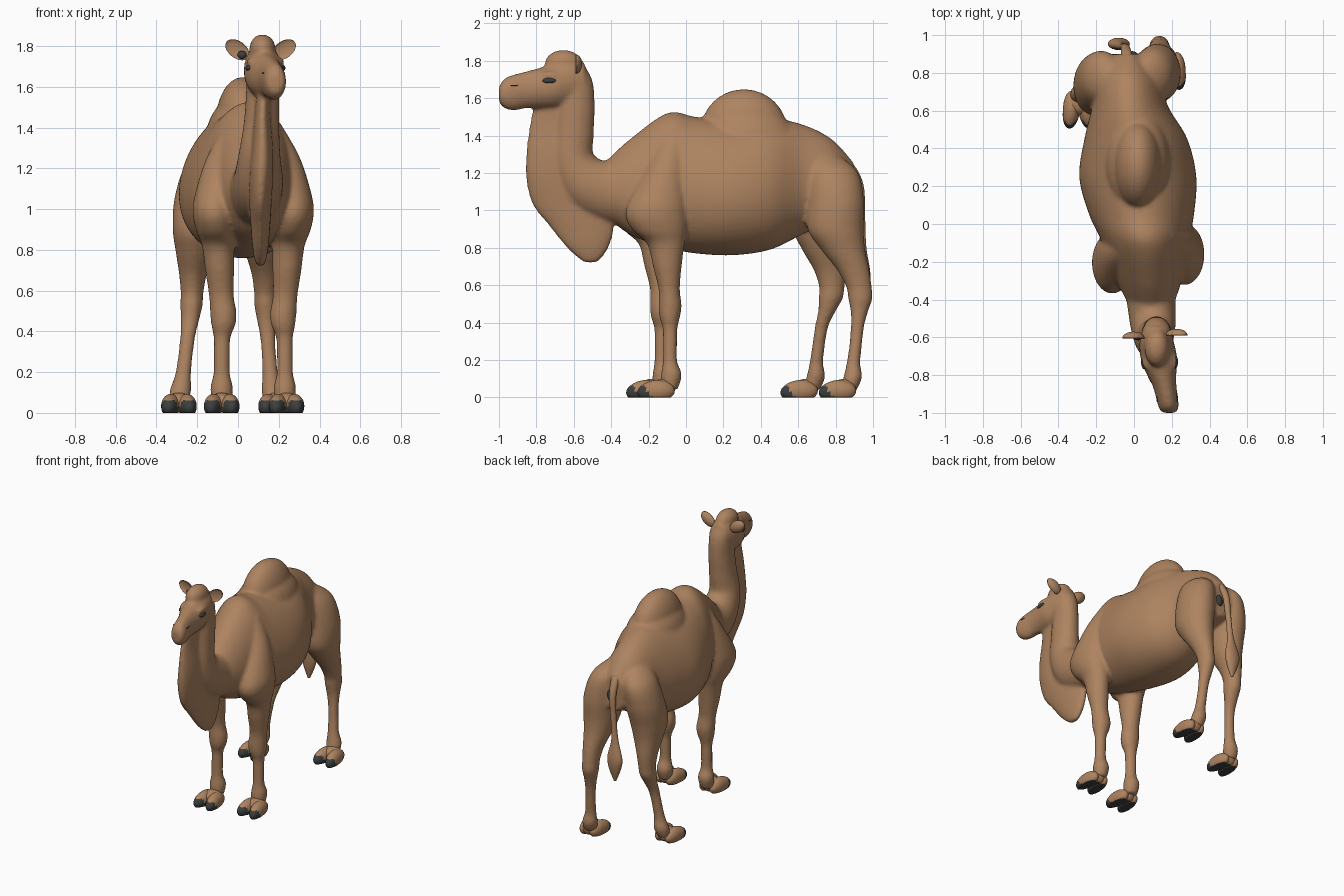
import bpy
import bmesh
from math import cos, sin, pi, radians
from mathutils import Matrix, Vector

if "Cube" in bpy.data.objects:
    bpy.data.objects.remove(bpy.data.objects["Cube"], do_unlink=True)


def make_material(name, colour):
    mat = bpy.data.materials.new(name)
    mat.use_nodes = True
    mat.diffuse_color = colour
    mat.node_tree.nodes["Principled BSDF"].inputs["Base Color"].default_value = colour
    return mat


BROWN = make_material("camel brown", (.42, .228, .117, 1))
DARK = make_material("dark horn", (.045, .05, .048, 1))


def finish(name, bm, *materials):
    """Turn a bmesh into a smooth-shaded object."""
    bmesh.ops.recalc_face_normals(bm, faces=bm.faces)
    for face in bm.faces:
        face.smooth = True
    mesh = bpy.data.meshes.new(name)
    bm.to_mesh(mesh)
    bm.free()
    obj = bpy.data.objects.new(name, mesh)
    bpy.context.scene.collection.objects.link(obj)
    for mat in materials:
        mesh.materials.append(mat)
    return obj


def spline(rings, steps=10):
    """Catmull-Rom interpolation of ring values (x, y, z, side radius, other radius)."""
    result = []
    last = len(rings) - 1
    for i in range(last):
        a, b, c, d = (rings[max(0, min(last, i + k))] for k in (-1, 0, 1, 2))
        for s in range(steps):
            t = s / steps
            result.append([
                q + t * ((r - p) + t * ((2 * p - 5 * q + 4 * r - w) + t * (3 * (q - r) + w - p))) / 2
                for p, q, r, w in zip(a, b, c, d)])
    return result + [list(rings[-1])]


def loft(bm, rings, across=None, egg=0, sides=56):
    """Skin a run of oval rings; 'across' fixes the second ring axis, 'egg' widens the base."""
    path = spline(rings)
    loops = []
    for i, (x, y, z, side, other) in enumerate(path):
        centre = Vector((x, y, z))
        axis = across
        if axis is None:
            before, after = path[max(i - 1, 0)], path[min(i + 1, len(path) - 1)]
            run = Vector(after[:3]) - Vector(before[:3])
            axis = run.cross(Vector((1, 0, 0))).normalized()
        loop = []
        for k in range(sides):
            u = 2 * pi * k / sides
            wide = side * cos(u) * (1 - egg * sin(u))
            loop.append(bm.verts.new(centre + Vector((wide, 0, 0)) + axis * other * sin(u)))
        loops.append(loop)
    for low, high in zip(loops, loops[1:]):
        for k in range(sides):
            n = (k + 1) % sides
            bm.faces.new((low[k], low[n], high[n], high[k]))
    bm.faces.new(loops[0])
    bm.faces.new(loops[-1])


def ball(bm, centre, radii, turn=0):
    """Add an ellipsoid, turned about the y axis; returns its vertices."""
    place = Matrix.Translation(centre) @ Matrix.Rotation(turn, 4, 'Y') @ Matrix.Diagonal((*radii, 1))
    return bmesh.ops.create_uvsphere(bm, u_segments=32, v_segments=20, radius=1, matrix=place)["verts"]


UP = Vector((0, 0, 1))
BACK = Vector((0, 1, 0))
hide = bmesh.new()

# Barrel of the body
loft(hide, [
    (.09, -.42, 1.12, .12, .15), (.08, -.3, 1.125, .17, .255), (.06, -.1, 1.16, .225, .36),
    (.04, .05, 1.135, .275, .365), (.02, .25, 1.12, .307, .36), (.01, .45, 1.14, .27, .35),
    (-.02, .62, 1.165, .2, .295), (-.03, .78, 1.165, .16, .215), (-.03, .9, 1.12, .08, .13),
], UP, egg=.14)

# Hump on its broad base
ball(hide, (.02, .31, 1.42), (.13, .233, .228))
ball(hide, (.02, .32, 1.36), (.175, .28, .195))

# Neck
loft(hide, [
    (.08, -.2, 1.1, .15, .2), (.09, -.4, 1.1, .13, .17), (.1, -.53, 1.15, .12, .15),
    (.105, -.605, 1.27, .102, .115), (.115, -.6, 1.42, .087, .107), (.12, -.59, 1.56, .081, .102),
    (.12, -.59, 1.68, .078, .09), (.12, -.63, 1.76, .07, .07),
])

# Throat fringe, a thin blade below the neck
loft(hide, [
    (.125, -.69, 1.57, .035, .125), (.12, -.7, 1.45, .04, .137), (.12, -.71, 1.3, .052, .145),
    (.115, -.7, 1.17, .058, .155), (.11, -.625, 1.03, .055, .195), (.11, -.56, .92, .048, .175),
    (.11, -.53, .82, .04, .125), (.11, -.515, .75, .028, .07), (.11, -.51, .72, .015, .03),
], BACK)

# Head, poll and brows
loft(hide, [
    (.12, -.54, 1.69, .07, .1), (.12, -.62, 1.685, .09, .125), (.13, -.7, 1.665, .097, .12),
    (.14, -.77, 1.655, .085, .11), (.16, -.85, 1.645, .064, .099), (.175, -.92, 1.63, .058, .096),
    (.183, -.97, 1.625, .053, .08), (.186, -1, 1.62, .038, .045),
], UP)
ball(hide, (.12, -.655, 1.785), (.065, .1, .073))
for side in (-1, 1):
    ball(hide, (.135 + side * .07, -.725, 1.724), (.024, .05, .018))

# Front legs: the second is the first mirrored and set forward
front_leg = [
    (.16, -.06, 1.42, .05, .06), (.215, -.1, 1.25, .09, .1), (.26, -.15, 1.06, .104, .15),
    (.265, -.16, .97, .106, .163), (.258, -.14, .89, .096, .142), (.247, -.108, .82, .08, .1),
    (.24, -.1, .7, .071, .077), (.232, -.09, .58, .061, .057), (.222, -.085, .49, .065, .062),
    (.222, -.087, .43, .059, .055), (.228, -.085, .37, .042, .04), (.23, -.085, .28, .04, .038),
    (.23, -.085, .19, .041, .039), (.23, -.078, .12, .056, .056), (.23, -.09, .04, .045, .045),
]
loft(hide, front_leg, BACK)
loft(hide, [(.15 - x, y - .045, z, a, b) for x, y, z, a, b in front_leg], BACK)

# Hind legs: the second is mirrored, splayed and swung forward
hind_leg = [
    (.04, .72, 1.31, .04, .07), (.09, .78, 1.21, .1, .135), (.12, .8, 1.05, .122, .152),
    (.128, .8, .9, .117, .15), (.13, .84, .79, .095, .118), (.135, .895, .68, .068, .086),
    (.135, .925, .59, .056, .068), (.135, .932, .53, .055, .065), (.138, .927, .46, .046, .047),
    (.145, .917, .38, .038, .036), (.152, .907, .28, .036, .034), (.16, .895, .18, .04, .037),
    (.168, .892, .11, .053, .05), (.175, .87, .04, .045, .045),
]
loft(hide, hind_leg, BACK)
loft(hide, [(-.07 - x - .05 * max(0, 1 - z), y - .22 * min(.9, max(0, 1.25 - z)), z, a, b)
            for x, y, z, a, b in hind_leg], BACK)

# Fuse the parts into one soft skin
body = finish("body", hide, BROWN)
fuse = body.modifiers.new("fuse", 'REMESH')
fuse.mode = 'VOXEL'
fuse.voxel_size = .011
fuse.use_smooth_shade = True
soften = body.modifiers.new("soften", 'SMOOTH')
soften.factor = .5
soften.iterations = 10


def foot(name, x, y):
    """Two flat-soled toes with dark nails and soles, plus a heel pad."""
    bm = bmesh.new()
    for side in (-1, 1):
        for vert in ball(bm, (x + side * .04, y, .035), (.046, .1, .058)):
            ahead = max(0, y - vert.co.y)
            vert.co.x += side * ahead * .12
            vert.co.z = max(0, vert.co.z - ahead * .1)
    for vert in ball(bm, (x, y + .035, .045), (.068, .066, .054)):
        vert.co.z = max(.003, vert.co.z)
    for face in bm.faces:
        mid = face.calc_center_median()
        nail = mid.y < y - .03 - mid.z * .5 and mid.z < .062
        face.material_index = int(nail or mid.z < .004)
    finish(name, bm, BROWN, DARK)


foot("front_left_foot", .238, -.16)
foot("front_right_foot", -.08, -.22)
foot("hind_left_foot", .187, .81)
foot("hind_right_foot", -.29, .605)

# Tail with its tuft
tail = bmesh.new()
loft(tail, [
    (-.035, .8, 1.3, .03, .03), (-.037, .88, 1.23, .03, .027), (-.045, .927, 1.13, .025, .023),
    (-.055, .937, 1, .021, .02), (-.067, .94, .87, .02, .02), (-.075, .945, .78, .03, .022),
    (-.08, .953, .67, .058, .032), (-.08, .953, .59, .045, .028), (-.08, .95, .5, .008, .008),
], BACK, sides=20)
finish("tail", tail, BROWN)

# Dark skin under the tail
patch = bmesh.new()
ball(patch, (-.01, .885, 1.1), (.035, .03, .05))
finish("tail_patch", patch, DARK)

# Cupped ears
for name, x, y, side in (("right_ear", -.003, -.605, -1), ("left_ear", .225, -.59, 1)):
    bm = bmesh.new()
    for vert in ball(bm, (x, y, 1.782), (.066, .035, .042), -side * radians(36)):
        if vert.co.y < y:
            vert.co.y = y + (y - vert.co.y) * .4
    finish(name, bm, BROWN)
inner = bmesh.new()
ball(inner, (.02, -.6, 1.757), (.022, .016, .02))
finish("inner_ear", inner, DARK)

# Eyes and nostrils
for label, side in (("right", -1), ("left", 1)):
    bm = bmesh.new()
    ball(bm, (.135 + side * .08, -.73, 1.693), (.018, .039, .016))
    finish(label + "_eye", bm, DARK)
    bm = bmesh.new()
    ball(bm, (.175 + side * .051, -.92, 1.668), (.006, .024, .003))
    finish(label + "_nostril", bm, DARK)
